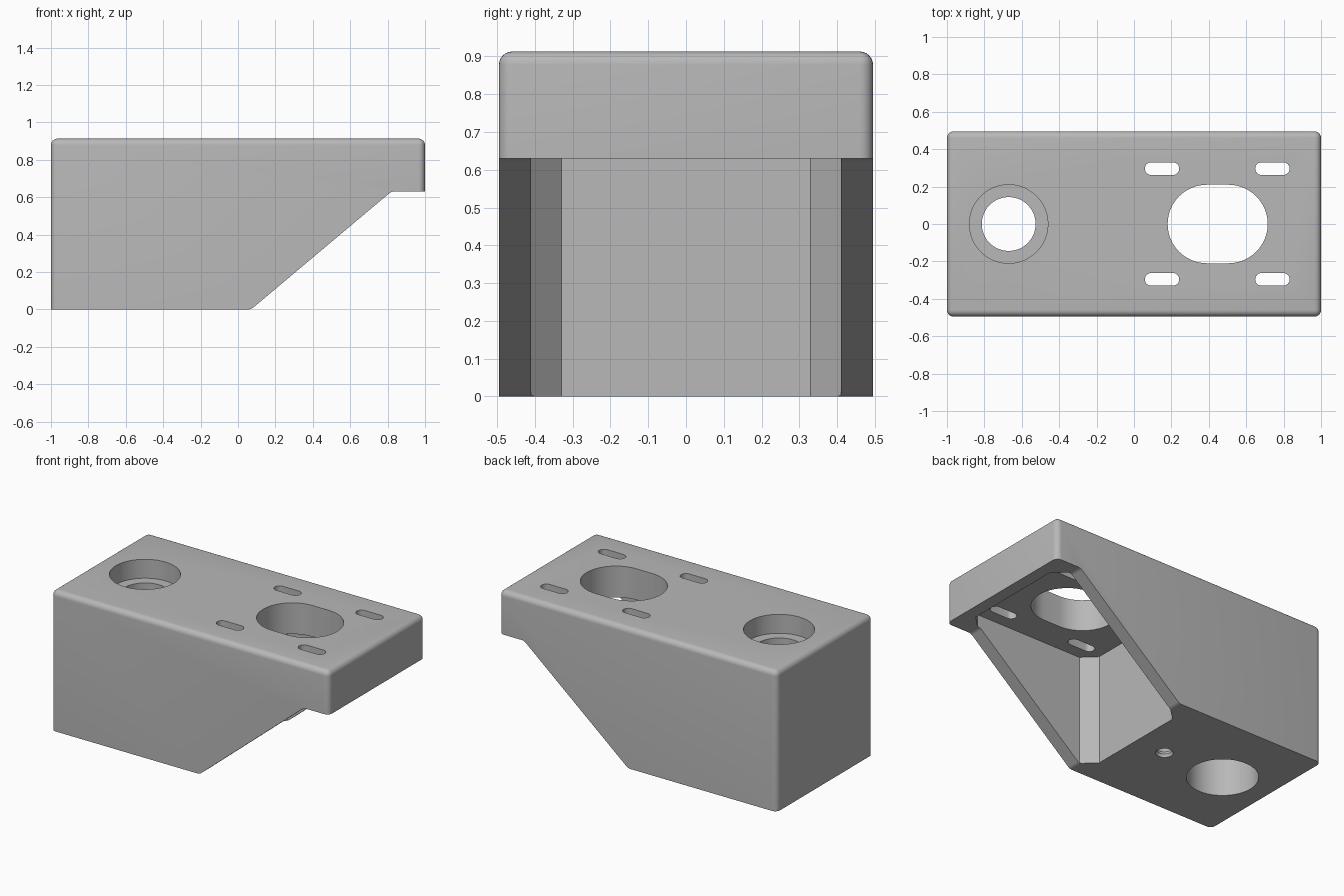
import bpy
import bmesh
import math

cube = bpy.data.objects.get("Cube")
if cube:
    bpy.data.objects.remove(cube, do_unlink=True)

HALF_Y, TOP, LIP, CEILING = 0.495, 0.913, 0.63, 0.71

grey = bpy.data.materials.new("plain grey")
grey.use_nodes = True
colour = (0.48, 0.48, 0.48, 1)
grey.diffuse_color = colour
grey.node_tree.nodes["Principled BSDF"].inputs["Base Color"].default_value = colour


def to_object(bm, name):
    bmesh.ops.recalc_face_normals(bm, faces=bm.faces)
    mesh = bpy.data.meshes.new(name)
    bm.to_mesh(mesh)
    bm.free()
    mesh.materials.append(grey)
    obj = bpy.data.objects.new(name, mesh)
    bpy.context.collection.objects.link(obj)
    return obj


def extrude(points, offset):
    bm = bmesh.new()
    face = bm.faces.new([bm.verts.new(p) for p in points])
    moved = bmesh.ops.extrude_face_region(bm, geom=[face])["geom"]
    bmesh.ops.translate(bm, vec=offset, verts=[v for v in moved if isinstance(v, bmesh.types.BMVert)])
    # extrusion may keep the starting face; make sure the prism is closed
    bmesh.ops.holes_fill(bm, edges=[e for e in bm.edges if e.is_boundary])
    return bm


def prism(name, outline, low, high):
    return to_object(extrude([(x, y, low) for x, y in outline], (0, 0, high - low)), name)


def slot(name, x0, x1, y, radius, low, high, steps=24):
    """Vertical cutter with round ends; x0 == x1 makes a cylinder."""
    outline = []
    for cx, start in ((x1, -math.pi / 2), (x0, math.pi / 2)):
        last = steps if x0 == x1 else steps + 1
        for i in range(last):
            a = start + math.pi * i / steps
            outline.append((cx + radius * math.cos(a), y + radius * math.sin(a)))
    return prism(name, outline, low, high)


def thread_cutter(name, x, radius, depth, turns, sides=24):
    """Lathed zigzag for the screw hole."""
    bm = bmesh.new()
    pitch = depth / turns
    rings = [(radius, -0.02)]
    for i in range(turns):
        rings += [(radius, i * pitch), (radius * 0.85, (i + 0.5) * pitch)]
    rings.append((radius, depth))
    loops = [[bm.verts.new((x + r * math.cos(2 * math.pi * k / sides),
                            r * math.sin(2 * math.pi * k / sides), z))
              for k in range(sides)] for r, z in rings]
    for a, b in zip(loops, loops[1:]):
        for k in range(sides):
            n = (k + 1) % sides
            bm.faces.new((a[k], a[n], b[n], b[k]))
    bm.faces.new(loops[0])
    bm.faces.new(loops[-1])
    return to_object(bm, name)


# Body: side profile with a sloped underside, rounded on its outer edges
profile = [(-1, 0), (0.07, 0), (0.82, LIP), (1, LIP), (1, TOP), (-1, TOP)]
bm = extrude([(x, -HALF_Y, z) for x, z in profile], (0, 2 * HALF_Y, 0))


def is_rounded(edge):
    a, b = (v.co for v in edge.verts)
    on_top = min(a.z, b.z) > TOP - 0.01
    upright = abs(a.z - b.z) > 0.1 and abs(a.x - b.x) < 0.01
    return on_top or upright


def is_slope_corner(edge):
    a, b = (v.co for v in edge.verts)
    return abs(a.y - b.y) > 0.5 and 0 < a.x < 0.9


for rule, width in ((is_slope_corner, 0.015), (is_rounded, 0.035)):
    bmesh.ops.bevel(bm, geom=[e for e in bm.edges if rule(e)], offset=width,
                    segments=6, profile=0.5, affect='EDGES')
bracket = to_object(bm, "bracket_body")

# Underside pocket with chamfered corners
half = [(0.92, 0.33), (0.84, 0.41), (0.07, 0.41), (-0.014, 0.33)]
outline = half + [(x, -y) for x, y in reversed(half)]
cutters = [prism("pocket_cutter", outline, -0.1, CEILING)]

# Stepped bore: wide above and below a narrow ring
bore_x = -0.67
cutters += [
    slot("upper_bore_cutter", bore_x, bore_x, 0, 0.21, 0.79, 1.1),
    slot("ring_cutter", bore_x, bore_x, 0, 0.144, 0.5, 1.0),
    slot("lower_bore_cutter", bore_x, bore_x, 0, 0.21, -0.1, CEILING),
    slot("oval_opening_cutter", 0.39, 0.505, 0, 0.21, 0.6, 1.1),
    thread_cutter("screw_hole_cutter", -0.23, 0.052, 0.3, 8),
]

# Four mounting slots
for x in (0.15, 0.74):
    for side in (-1, 1):
        cutters.append(slot("mounting_slot_cutter", x - 0.058, x + 0.058,
                            side * 0.296, 0.034, 0.6, 1.1, 12))

bpy.context.view_layer.objects.active = bracket
for cutter in cutters:
    cutter.hide_render = True
    cut = bracket.modifiers.new("cut", 'BOOLEAN')
    cut.operation = 'DIFFERENCE'
    cut.solver = 'EXACT'
    cut.object = cutter
    bpy.ops.object.modifier_apply(modifier=cut.name)
    bpy.data.objects.remove(cutter, do_unlink=True)

bpy.ops.object.select_all(action='DESELECT')
bracket.select_set(True)
bpy.ops.object.shade_smooth_by_angle(angle=math.radians(30))
